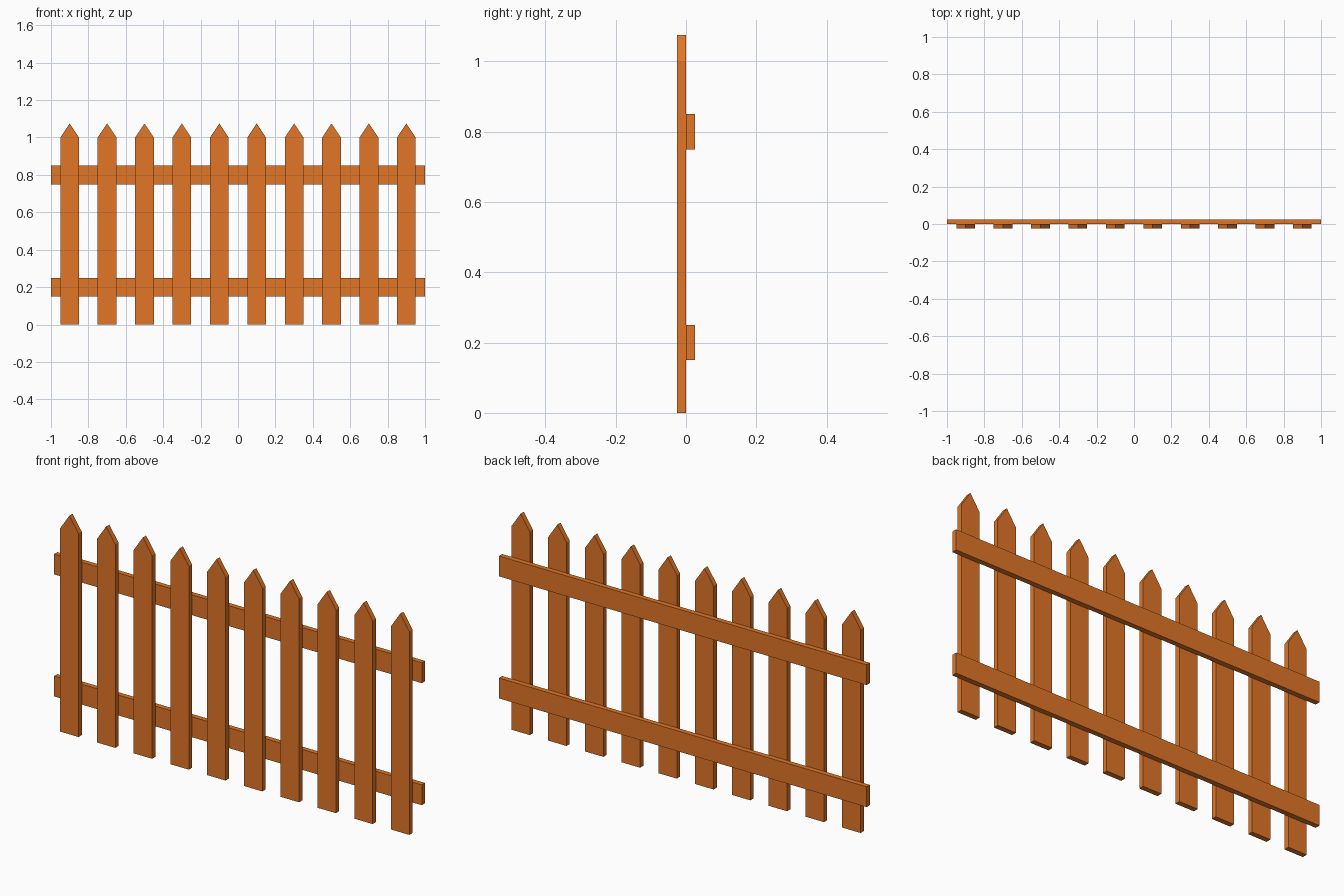
import bpy

if "Cube" in bpy.data.objects:
    bpy.data.objects.remove(bpy.data.objects["Cube"])

wood = bpy.data.materials.new("orange_wood")
wood.diffuse_color = (0.75, 0.18, 0.02, 1)
wood.use_nodes = True
wood.node_tree.nodes["Principled BSDF"].inputs["Base Color"].default_value = wood.diffuse_color


def extruded_board(name, profile, y0, y1):
    """Board made from an outline in x/z, extruded from y0 to y1."""
    n = len(profile)
    verts = [(x, y, z) for y in (y0, y1) for x, z in profile]
    faces = [tuple(range(n)), tuple(reversed(range(n, 2 * n)))]
    faces += [(i, i + n, (i + 1) % n + n, (i + 1) % n) for i in range(n)]
    mesh = bpy.data.meshes.new(name)
    mesh.from_pydata(verts, [], faces)
    mesh.materials.append(wood)
    obj = bpy.data.objects.new(name, mesh)
    bpy.context.collection.objects.link(obj)
    return obj


# Ten pointed pickets along the front
picket = [(-0.05, 0), (0.05, 0), (0.05, 1.0), (0, 1.075), (-0.05, 1.0)]
for i in range(10):
    board = extruded_board(f"picket_{i + 1}", picket, -0.025, 0)
    board.location.x = -0.9 + 0.2 * i

# Two horizontal rails behind the pickets
rail = [(-1, -0.05), (1, -0.05), (1, 0.05), (-1, 0.05)]
for name, z in (("lower_rail", 0.2), ("upper_rail", 0.8)):
    extruded_board(name, rail, 0, 0.025).location.z = z
